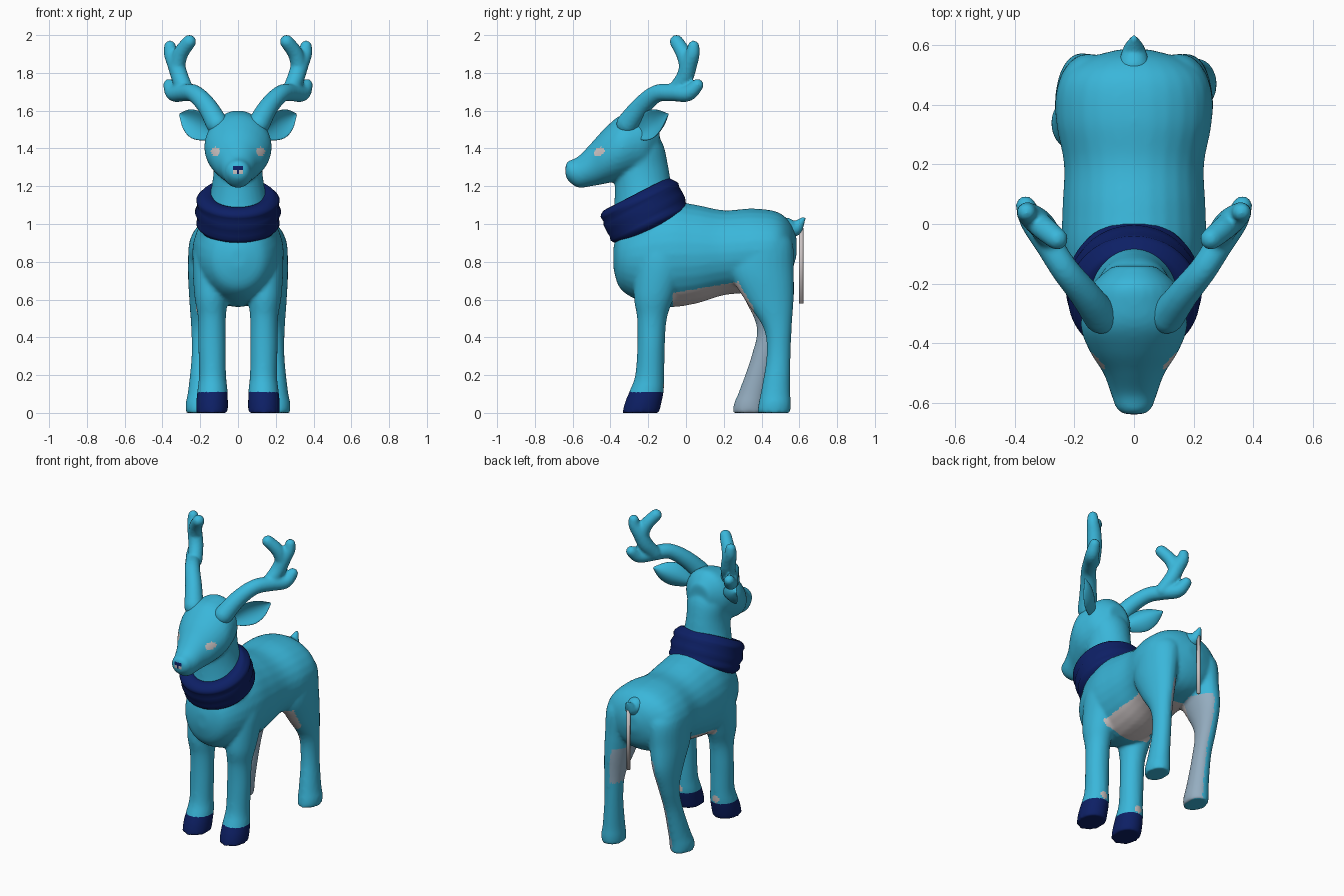
import bpy, bmesh, math
from mathutils import Vector, Matrix

if "Cube" in bpy.data.objects:
    bpy.data.objects.remove(bpy.data.objects["Cube"])


def material(name, rgb):
    m = bpy.data.materials.new(name)
    m.diffuse_color = (*rgb, 1)
    m.use_nodes = True
    m.node_tree.nodes["Principled BSDF"].inputs["Base Color"].default_value = m.diffuse_color
    return m


TEAL = material("turquoise", (0.042, 0.47, 0.70))
NAVY = material("navy", (0.004, 0.014, 0.13))
GREY = material("pale_grey", (0.60, 0.55, 0.55))
PALE = material("pale_blue", (0.30, 0.42, 0.53))


def spline(rows, steps=5):
    """Catmull-Rom interpolation of rows of numbers."""
    rows = [Vector(r) for r in rows]
    out = []
    for i in range(len(rows) - 1):
        b, c = rows[i], rows[i + 1]
        a = rows[i - 1] if i else b
        d = rows[i + 2] if i + 2 < len(rows) else c
        for s in range(steps):
            t = s / steps
            out.append(0.5 * (2 * b + (c - a) * t + (2 * a - 5 * b + 4 * c - d) * t ** 2
                              + (3 * b - a - 3 * c + d) * t ** 3))
    return out + [rows[-1]]


def skin(bm, rings, closed=False):
    """Bridge rings of points; cap the ends unless the loop is closed."""
    vs = [[bm.verts.new(p) for p in ring] for ring in rings]
    n = len(vs[0])
    for i in range(len(vs) if closed else len(vs) - 1):
        a, b = vs[i], vs[(i + 1) % len(vs)]
        for j in range(n):
            k = (j + 1) % n
            bm.faces.new((a[j], a[k], b[k], b[j]))
    if not closed:
        bm.faces.new(vs[0])
        bm.faces.new(vs[-1])


def ellipse(c, u, v, n=28):
    return [c + u * math.cos(math.tau * i / n) + v * math.sin(math.tau * i / n) for i in range(n)]


def loft_y(bm, rows):
    """Rows of y, z centre, x radius, z radius."""
    skin(bm, [ellipse(Vector((0, r[0], r[1])), Vector((r[2], 0, 0)), Vector((0, 0, r[3])))
              for r in spline(rows)])


def loft_z(bm, rows, side=1):
    """Rows of z, y centre, y radius, x centre, x radius."""
    skin(bm, [ellipse(Vector((side * r[3], r[1], r[0])), Vector((r[4], 0, 0)), Vector((0, r[2], 0)))
              for r in spline(rows)])


def tube(bm, rows, side=1):
    """Round tube with domed ends; rows of x, y, z, radius."""
    pts = spline([(side * r[0], *r[1:]) for r in rows])
    P, R = [Vector(p[:3]) for p in pts], [p[3] for p in pts]
    d0, d1 = (P[0] - P[1]).normalized(), (P[-1] - P[-2]).normalized()
    dome = [math.radians(a) for a in (25, 50, 75)]
    start = [(P[0] + d0 * R[0] * math.sin(a), R[0] * math.cos(a)) for a in reversed(dome)]
    end = [(P[-1] + d1 * R[-1] * math.sin(a), R[-1] * math.cos(a)) for a in dome]
    path = start + list(zip(P, R)) + end
    rings = []
    for i, (p, r) in enumerate(path):
        t = (path[min(i + 1, len(path) - 1)][0] - path[max(i - 1, 0)][0]).normalized()
        u = Vector((0.8 * side, -0.6, 0)).cross(t).normalized()
        rings.append(ellipse(p, u * r, t.cross(u) * r, 16))
    skin(bm, rings)


def finish(bm, name, mats, voxel=0, smooth=8):
    """Make an object, optionally fusing its pieces into one smooth skin."""
    bmesh.ops.recalc_face_normals(bm, faces=bm.faces)
    me = bpy.data.meshes.new(name)
    bm.to_mesh(me)
    bm.free()
    ob = bpy.data.objects.new(name, me)
    bpy.context.collection.objects.link(ob)
    if voxel:
        rm = ob.modifiers.new("fuse", 'REMESH')
        rm.mode, rm.voxel_size = 'VOXEL', voxel
        sm = ob.modifiers.new("soften", 'SMOOTH')
        sm.factor, sm.iterations = 0.5, smooth
        dg = bpy.context.evaluated_depsgraph_get()
        fused = bpy.data.meshes.new_from_object(ob.evaluated_get(dg))
        ob.modifiers.clear()
        ob.data = fused
    ob.data.materials.clear()
    for m in mats:
        ob.data.materials.append(m)
    for p in ob.data.polygons:
        p.use_smooth = True
    return ob


# Torso, neck, head and four legs fused into one skin
bm = bmesh.new()
loft_y(bm, [(-.385, .82, .04, .05), (-.35, .82, .14, .16), (-.25, .83, .205, .235),
            (-.1, .84, .24, .28), (.05, .84, .24, .262), (.2, .848, .235, .225),
            (.35, .86, .262, .222), (.48, .865, .25, .2), (.55, .87, .17, .14), (.585, .88, .05, .05)])
loft_z(bm, [(.85, -.18, .17, 0, .17), (.98, -.19, .2, 0, .195), (1.1, -.2, .18, 0, .165),
            (1.2, -.225, .152, 0, .14), (1.3, -.238, .145, 0, .128), (1.42, -.24, .12, 0, .13),
            (1.5, -.25, .08, 0, .09)])
loft_y(bm, [(-.638, 1.285, .03, .03), (-.62, 1.28, .058, .055), (-.57, 1.275, .077, .083),
            (-.5, 1.315, .103, .115), (-.43, 1.36, .147, .147), (-.35, 1.402, .178, .172),
            (-.27, 1.425, .168, .172), (-.2, 1.44, .14, .155), (-.14, 1.45, .07, .08)])
for side in (-1, 1):
    loft_z(bm, [(0, -.24, .098, .137, .084), (.06, -.225, .097, .137, .084), (.12, -.207, .09, .135, .08),
                (.2, -.192, .077, .135, .072), (.35, -.185, .073, .137, .073), (.5, -.18, .079, .138, .074),
                (.62, -.168, .108, .143, .088), (.8, -.13, .13, .15, .09), (.9, -.13, .1, .14, .08)], side)
    # the left hind foot steps further forward than the right one
    step = 1 if side < 0 else 0
    loft_z(bm, [(0, .465 - .13 * step, .088, .207, .068), (.05, .47 - .13 * step, .086, .207, .07),
                (.12, .475 - .115 * step, .077, .202, .062), (.3, .49 - .08 * step, .064, .192, .054),
                (.45, .485 - .035 * step, .075, .188, .06), (.6, .44, .13, .178, .08),
                (.75, .4, .17, .163, .102), (.9, .41, .155, .142, .115), (.98, .41, .1, .12, .09)], side)
body = finish(bm, "body_head_and_legs", [TEAL, NAVY, GREY, PALE], 0.0105)


def skin_colour(c, n):
    ax = abs(c.x)
    if c.y < -.05 and c.z < .11:                                     # front hooves
        return 1
    if c.y < -.4 and math.hypot(ax - .12, c.z - 1.383) < .024:       # eyes
        return 2
    if c.y < -.59 and 1.262 < c.z < 1.31 and ax < .027:              # nose
        return 2 if c.z < 1.285 and ax > .008 and ax < .023 else 1
    if n.y > .3 and (ax - .135) ** 2 + (c.y + .12) ** 2 + (c.z - .14) ** 2 < .025 ** 2:
        return 2                                                     # ankle dots
    if -.07 < c.y < .36 and .5 < c.z < .647 + .17 * c.y and n.z < -.1 and ax < .22:
        return 2                                                     # belly
    if c.y > .2 and c.z < .66 and n.x * c.x < 0 and abs(n.x) > .25 and (c.x < 0 or c.z > .42):
        return 3                                                     # inner hind legs
    return 0


for p in body.data.polygons:
    p.material_index = skin_colour(p.center, p.normal)

for side, label in ((-1, "left"), (1, "right")):
    # Antler: main beam, upright branch and inner tine
    bm = bmesh.new()
    tube(bm, [(.11, -.31, 1.53, .06), (.165, -.235, 1.625, .052), (.23, -.155, 1.69, .047),
              (.285, -.07, 1.695, .046), (.34, .01, 1.692, .043), (.363, .06, 1.735, .034)], side)
    tube(bm, [(.275, -.06, 1.70, .044), (.305, -.01, 1.77, .046), (.33, .015, 1.845, .045),
              (.355, .035, 1.9, .038), (.36, .04, 1.94, .032)], side)
    tube(bm, [(.325, .01, 1.82, .042), (.305, -.012, 1.9, .041), (.258, -.05, 1.965, .037)], side)
    finish(bm, "antler_" + label, [TEAL], 0.009, 5)

    # Ear: cupped leaf
    bm = bmesh.new()
    axis = Vector((.19, .16, .11)).normalized()
    front = Vector((.45, -.85, -.1))
    front = (front - axis * front.dot(axis)).normalized()
    wide = axis.cross(front)
    rings = []
    for r in spline([(0, .03, .02), (.06, .062, .022), (.13, .076, .02), (.2, .055, .016), (.262, .006, .004)]):
        base = Vector((.125, -.25, 1.475)) + axis * r[0]
        ring = []
        for i in range(24):
            t = math.tau * i / 24
            q = base + wide * r[1] * math.cos(t) + front * (
                r[2] * math.sin(t) * .7 + .55 * r[1] * (math.cos(t) ** 2 - .5))
            ring.append(Vector((q.x * side, q.y, q.z)))
        rings.append(ring)
    skin(bm, rings)
    finish(bm, "ear_" + label, [TEAL])

# Scarf: tilted ring with wrapped folds
tilt = Matrix.Translation((0, -.22, 1.065)) @ Matrix.Rotation(math.radians(27), 4, 'X')
bm = bmesh.new()
rings = []
for i in range(72):
    a = math.tau * i / 72
    ring = []
    for j in range(32):
        t = math.tau * j / 32
        c, s = math.cos(t), math.sin(t)
        h = .105 * math.copysign(abs(s) ** .7, s)
        r = .167 + .054 * math.copysign(abs(c) ** .7, c)
        if c > 0:
            r += .007 * c * math.cos(h * 90 + 1.5 * math.sin(a))
        ring.append(tilt @ Vector((r * math.cos(a), r * 1.02 * math.sin(a), h)))
    rings.append(ring)
skin(bm, rings, closed=True)
finish(bm, "scarf", [NAVY])

# Short upturned tail
bm = bmesh.new()
tube(bm, [(0, .53, .98, .055), (0, .575, .975, .042), (0, .60, 1.0, .028), (0, .622, 1.028, .012)])
finish(bm, "tail", [TEAL], 0.008, 3)

# Thin rod hanging below the tail
bm = bmesh.new()
bmesh.ops.create_cone(bm, cap_ends=True, segments=8, radius1=.012, radius2=.012, depth=.4,
                      matrix=Matrix.Translation((0, .61, .78)))
finish(bm, "hanging_rod", [GREY])
